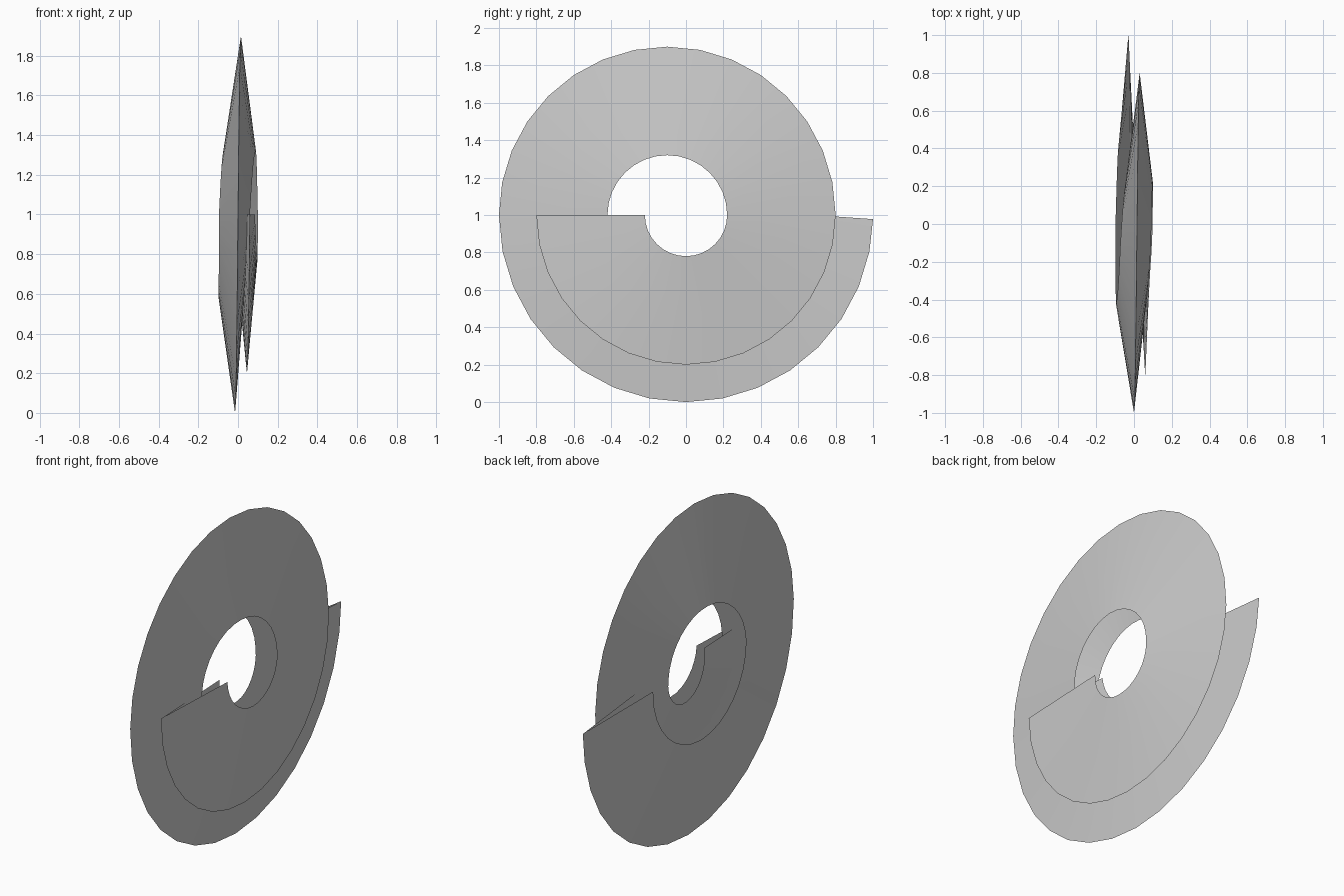
import bpy, bmesh, math

if "Cube" in bpy.data.objects:
    bpy.data.objects.remove(bpy.data.objects["Cube"])

SEG = 16          # facets per half turn
HALVES = 3        # one and a half turns
BAND = 0.58       # radial width of the band

# inner-edge offsets from the outer ridge, one value per quarter turn
LEFT = [0.05, 0.083, 0.096, 0.087, 0.07, 0.05, 0.025]
RIGHT = [0.02, 0.04, 0.06, 0.075, 0.07, 0.054, 0.025]


def sample(values, q):
    i = min(int(q), len(values) - 2)
    f = q - i
    return values[i] * (1 - f) + values[i + 1] * f


def ring_point(x, centre, r, a):
    return (x, centre + r * math.cos(a), 1.0 - r * math.sin(a))


# spiral band: V-shaped section swept along half circles of shrinking radius
bm = bmesh.new()
rows = []
for k in range(HALVES * SEG + 1):
    half = min(k // SEG, HALVES - 1)
    a = math.pi * k / SEG
    q = 2 * k / SEG
    r = 1.0 - 0.1 * half
    centre = -0.1 if half == 1 else 0.0
    ridge = -0.03 + 0.015 * q
    start = 0.022 if k == 0 else 0.0
    rows.append([bm.verts.new(p) for p in (
        ring_point(ridge - sample(LEFT, q), centre, r - BAND, a - start * 2),
        ring_point(ridge, centre, r, a + start),
        ring_point(ridge + sample(RIGHT, q), centre, r - BAND, a - start * 2))])

for p, n in zip(rows, rows[1:]):
    for j in range(2):
        bm.faces.new((p[j], n[j], n[j + 1], p[j + 1]))
bmesh.ops.recalc_face_normals(bm, faces=bm.faces)

mesh = bpy.data.meshes.new("spiral_band")
bm.to_mesh(mesh)
bm.free()
band = bpy.data.objects.new("spiral_band", mesh)
bpy.context.collection.objects.link(band)
bpy.context.view_layer.objects.active = band
band.select_set(True)
bpy.ops.object.shade_smooth_by_angle(angle=math.radians(30))
